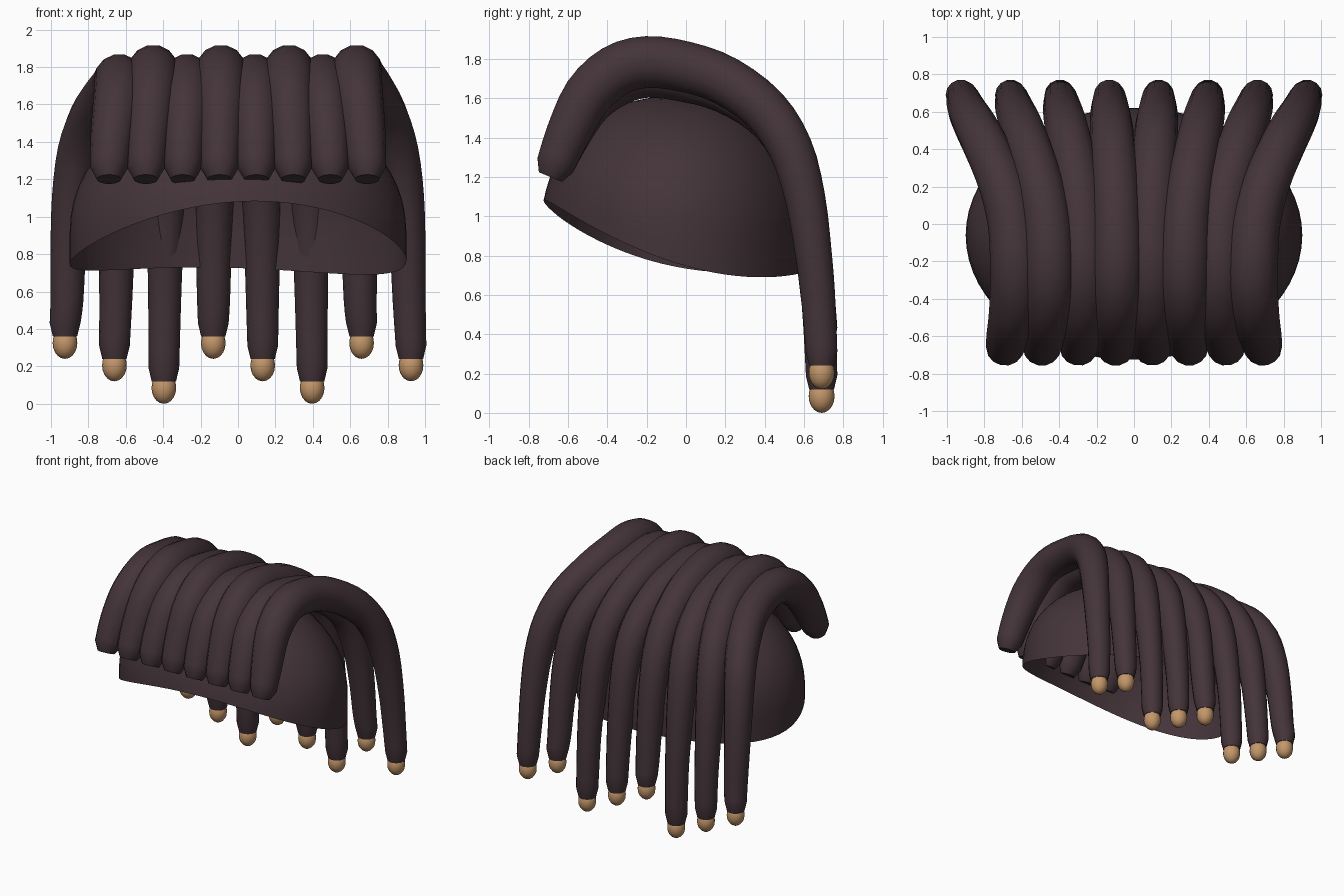
import bpy, bmesh, math
from mathutils import Vector, Matrix

if "Cube" in bpy.data.objects:
    bpy.data.objects.remove(bpy.data.objects["Cube"])


def material(name, rgb):
    m = bpy.data.materials.new(name)
    m.diffuse_color = (*rgb, 1)
    m.use_nodes = True
    m.node_tree.nodes["Principled BSDF"].inputs["Base Color"].default_value = m.diffuse_color
    return m


HAIR = material("dark_brown", (0.057, 0.034, 0.040))
TAN = material("tan", (0.55, 0.31, 0.145))


def finish(name, bm, mat):
    bmesh.ops.recalc_face_normals(bm, faces=bm.faces)
    for f in bm.faces:
        f.smooth = True
    me = bpy.data.meshes.new(name)
    bm.to_mesh(me)
    bm.free()
    me.materials.append(mat)
    ob = bpy.data.objects.new(name, me)
    bpy.context.collection.objects.link(ob)
    return ob


def catmull(p, steps):
    """Smooth path through control tuples of (position, radius)."""
    out = []
    for i in range(len(p) - 1):
        a, b, c, d = p[max(i - 1, 0)], p[i], p[i + 1], p[min(i + 2, len(p) - 1)]
        for s in range(steps):
            t = s / steps
            out.append(0.5 * (2 * b + (c - a) * t + (2 * a - 5 * b + 4 * c - d) * t * t
                              + (3 * b - a - 3 * c + d) * t ** 3))
    return out + [p[-1]]


def tube(name, points, sides, mat):
    """Loft closed rings along 4D points (x, y, z, radius)."""
    bm = bmesh.new()
    rings = []
    for i, p in enumerate(points):
        t = (points[min(i + 1, len(points) - 1)] - points[max(i - 1, 0)]).to_3d().normalized()
        side = (Vector((1, 0, 0)) - t * t.x).normalized()
        up = t.cross(side)
        rings.append([bm.verts.new(p.to_3d() + (side * math.cos(a) + up * math.sin(a)) * p.w)
                      for a in (2 * math.pi * k / sides for k in range(sides))])
    for r, s in zip(rings, rings[1:]):
        for k in range(sides):
            n = (k + 1) % sides
            bm.faces.new((r[k], r[n], s[n], s[k]))
    bm.faces.new(rings[0])
    bm.faces.new(rings[-1])
    return finish(name, bm, mat)


# Lock path: sideways spread, y, z, radius, how far every other lock sinks
PATH = [(.69, -.665, 1.26, .100, 0), (.675, -.60, 1.42, .115, .01),
        (.65, -.50, 1.615, .128, .035), (.635, -.36, 1.74, .135, .05),
        (.635, -.20, 1.785, .135, .05), (.65, 0, 1.76, .132, .05),
        (.70, .20, 1.69, .128, .04), (.785, .40, 1.545, .122, .02),
        (.85, .53, 1.35, .115, 0), (.89, .605, 1.10, .105, 0),
        (.908, .65, .80, .095, 0), (.915, .675, .55, .088, 0)]

# Eight locks sweeping from the forehead over the crown, each with a tip bead
for i in range(8):
    c = (i - 3.5) / 3.5
    bottom = (0.24, 0.12, 0.0)[i % 3]
    low = 1 - i % 2
    ctrl = [Vector((c * f, y, z - low * drop, r)) for f, y, z, r, drop in PATH]
    ctrl.append(Vector((c * .925, .69, bottom + .19, .082)))
    pts = [Vector((c * .69, -.69, 1.20, .065))] + catmull(ctrl, 3)
    pts.append(Vector((c * .925, .69, bottom + .12, .065)))
    ob = tube(f"hair_lock_{i + 1}", pts, 14, HAIR)
    bpy.context.view_layer.objects.active = ob
    ob.select_set(True)
    bpy.ops.object.shade_smooth_by_angle(angle=math.radians(50))
    ob.select_set(False)

    bm = bmesh.new()
    bmesh.ops.create_uvsphere(bm, u_segments=16, v_segments=10, radius=1,
                              matrix=Matrix.Translation((c * .925, .69, bottom + .085))
                              @ Matrix.Diagonal((.066, .066, .085, 1)))
    finish(f"tip_bead_{i + 1}", bm, TAN)

# Open scalp cap: dome above the widest level, skirt down to a slanted wavy rim
SEG, ROWS, MID, TOP, EXP = 64, 16, 0.90, 1.61, 2.2


def rim_height(a):
    return (.829 + .1775 * math.cos(a) + .074 * math.cos(2 * a)
            + .01 * math.sin(a) + .02 * math.sin(2 * a))


bm = bmesh.new()
rings = []
for j in range(ROWS):
    ring = []
    for k in range(SEG):
        a = 2 * math.pi * k / SEG
        rim = rim_height(a)
        z = rim + (TOP - rim) * math.sin(j / ROWS * math.pi / 2)
        h = max(0, (z - MID) / (TOP - MID))
        w = (1 - h ** EXP) ** (1 / EXP)
        ring.append(bm.verts.new((.90 * w * math.sin(a), -.06 - .68 * w * math.cos(a), z)))
    rings.append(ring)
for r, s in zip(rings, rings[1:]):
    for k in range(SEG):
        n = (k + 1) % SEG
        bm.faces.new((r[k], r[n], s[n], s[k]))
pole = bm.verts.new((0, -.06, TOP))
for k in range(SEG):
    bm.faces.new((rings[-1][k], rings[-1][(k + 1) % SEG], pole))
finish("scalp_cap", bm, HAIR)
